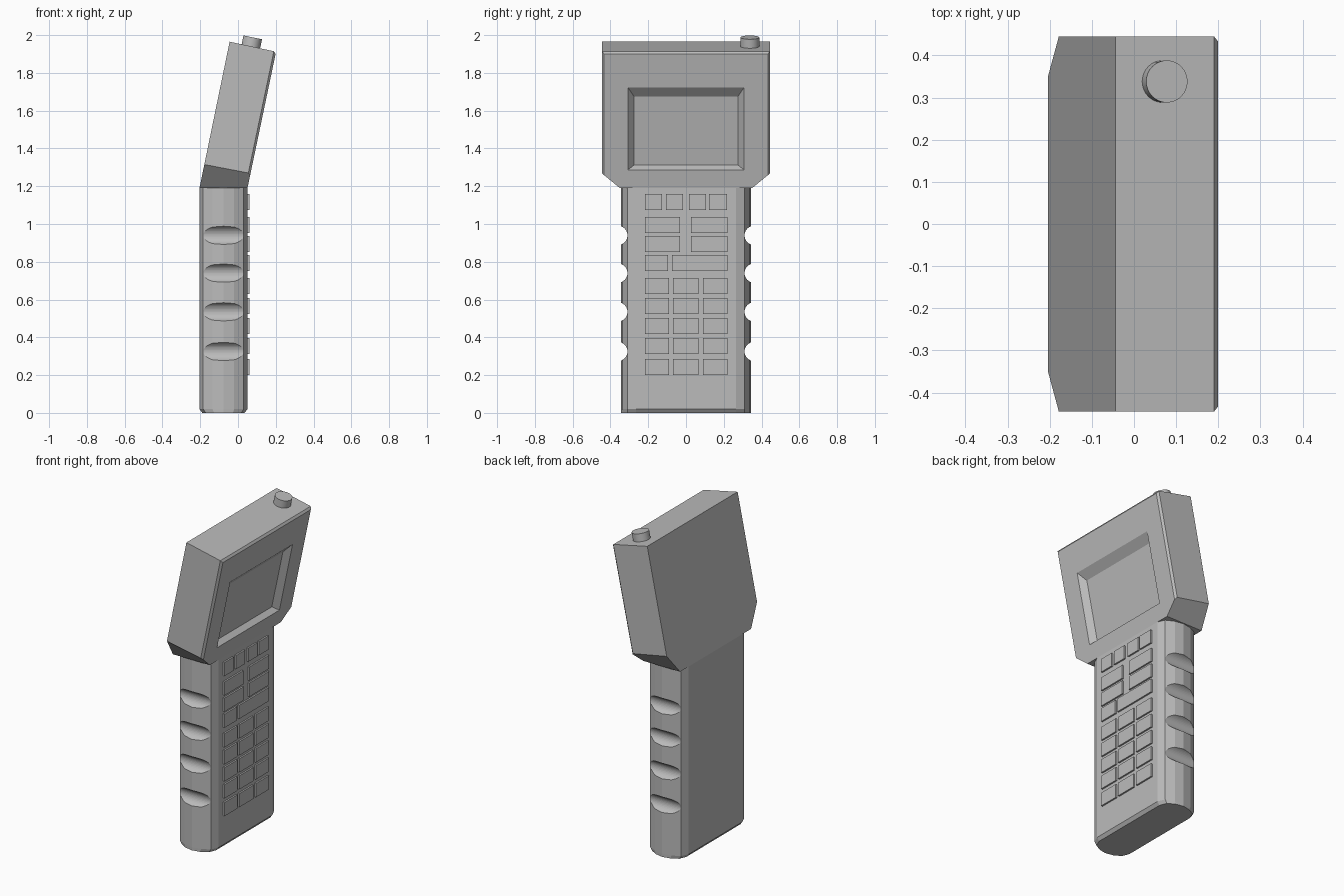
import bpy, bmesh, math
from mathutils import Matrix, Vector

if "Cube" in bpy.data.objects:
    bpy.data.objects.remove(bpy.data.objects["Cube"], do_unlink=True)

grey = bpy.data.materials.new("plain_grey")
grey.use_nodes = True
grey.diffuse_color = (0.5, 0.5, 0.5, 1)
grey.node_tree.nodes["Principled BSDF"].inputs["Base Color"].default_value = (0.5, 0.5, 0.5, 1)


def finish(bm, name):
    bmesh.ops.recalc_face_normals(bm, faces=bm.faces)
    mesh = bpy.data.meshes.new(name)
    bm.to_mesh(mesh)
    bm.free()
    mesh.materials.append(grey)
    obj = bpy.data.objects.new(name, mesh)
    bpy.context.collection.objects.link(obj)
    return obj


def loft(bm, rings):
    """Skin a list of equal-length point rings and cap both ends."""
    loops = [[bm.verts.new(p) for p in ring] for ring in rings]
    n = len(loops[0])
    for a, b in zip(loops, loops[1:]):
        for i in range(n):
            j = (i + 1) % n
            bm.faces.new((a[i], a[j], b[j], b[i]))
    return bm.faces.new(loops[0]), bm.faces.new(loops[-1])


def cut(obj, cutter):
    mod = obj.modifiers.new("cut", 'BOOLEAN')
    mod.operation = 'DIFFERENCE'
    mod.solver = 'EXACT'
    mod.object = cutter
    bpy.context.view_layer.objects.active = obj
    bpy.ops.object.modifier_apply(modifier=mod.name)
    bpy.data.objects.remove(cutter, do_unlink=True)


# Grip: flat front and back with faceted rounded sides
side = [(0.05, 0.265), (0.03, 0.31), (-0.02, 0.335), (-0.077, 0.345),
        (-0.134, 0.335), (-0.184, 0.31), (-0.204, 0.265)]
outline = side + [(x, -y) for x, y in reversed(side)]
bm = bmesh.new()
loft(bm, [[(-0.077 + (x + 0.077) * s, y, z) for x, y in outline]
          for z, s in ((0, 0.88), (0.02, 1), (1.19, 1))])
grip = finish(bm, "grip")

# Finger grooves in both sides of the grip
bm = bmesh.new()
for z in (0.325, 0.535, 0.74, 0.94):
    for y in (-0.361, 0.361):
        bmesh.ops.create_cone(
            bm, cap_ends=True, segments=40, radius1=0.051, radius2=0.051, depth=0.6,
            matrix=Matrix.Translation((-0.077, y, z)) @ Matrix.Rotation(math.pi / 2, 4, 'Y'))
cut(grip, finish(bm, "groove_cutter"))


# Tilted head: front and back outlines, narrowing to the grip
def front_x(z):
    return 0.05 + 0.21 * (z - 1.19)


def back_x(z):
    return -0.204 + 0.206 * (z - 1.19)


def head_ring(x_at, shoulder, top):
    half = [(0.35, 1.19), (0.445, shoulder), (0.445, top)]
    return [(x_at(z), y, z) for y, z in half + [(-y, z) for y, z in reversed(half)]]


bm = bmesh.new()
back, front = loft(bm, [head_ring(back_x, 1.315, 1.965), head_ring(front_x, 1.268, 1.912)])
rim = [e for e in front.edges if max(v.co.z for v in e.verts) > 1.3]
bmesh.ops.bevel(bm, geom=rim, offset=0.012, segments=1, affect='EDGES')
head = finish(bm, "head")


# Screen recess with sloping borders
def screen_ring(y, low, high, depth):
    return [(front_x(z) - depth, s * y, z)
            for s, z in ((-1, low), (1, low), (1, high), (-1, high))]


bm = bmesh.new()
loft(bm, [screen_ring(0.275, 1.312, 1.675, 0.035), screen_ring(0.307, 1.287, 1.722, 0),
          screen_ring(0.307, 1.287, 1.722, -0.05)])
cut(head, finish(bm, "screen_cutter"))

# Top knob, tilted with the head
bm = bmesh.new()
bmesh.ops.create_cone(bm, cap_ends=True, segments=32, radius1=0.05, radius2=0.05, depth=0.09)
axis = Vector((0.206, 0, 1)).normalized()
knob = finish(bm, "top_knob")
knob.matrix_world = (Matrix.Translation(Vector((0.078, 0.338, 1.988)) - axis * 0.045)
                     @ Matrix.Rotation(math.atan(0.206), 4, 'Y'))
bpy.ops.object.select_all(action='DESELECT')
knob.select_set(True)
bpy.context.view_layer.objects.active = knob
bpy.ops.object.shade_smooth_by_angle(angle=math.radians(40))

# Keypad: each row has a centre height and a list of key spans
four = [(-0.217, -0.127), (-0.106, -0.016), (0.016, 0.106), (0.122, 0.217)]
two = [(-0.217, -0.032), (0.026, 0.22)]
wide = [(-0.217, -0.095), (-0.074, 0.22)]
three = [(-0.217, -0.09), (-0.069, 0.066), (0.09, 0.22)]
rows = [(1.116, four), (0.995, two), (0.894, two), (0.794, wide)]
rows += [(z, three) for z in (0.672, 0.566, 0.46, 0.354, 0.243)]
bm = bmesh.new()
for z, spans in rows:
    for a, b in spans:
        bmesh.ops.create_cube(bm, size=1, matrix=Matrix.Translation((0.05, (a + b) / 2, z))
                              @ Matrix.Diagonal((0.02, b - a, 0.085, 1)))
finish(bm, "keypad")
